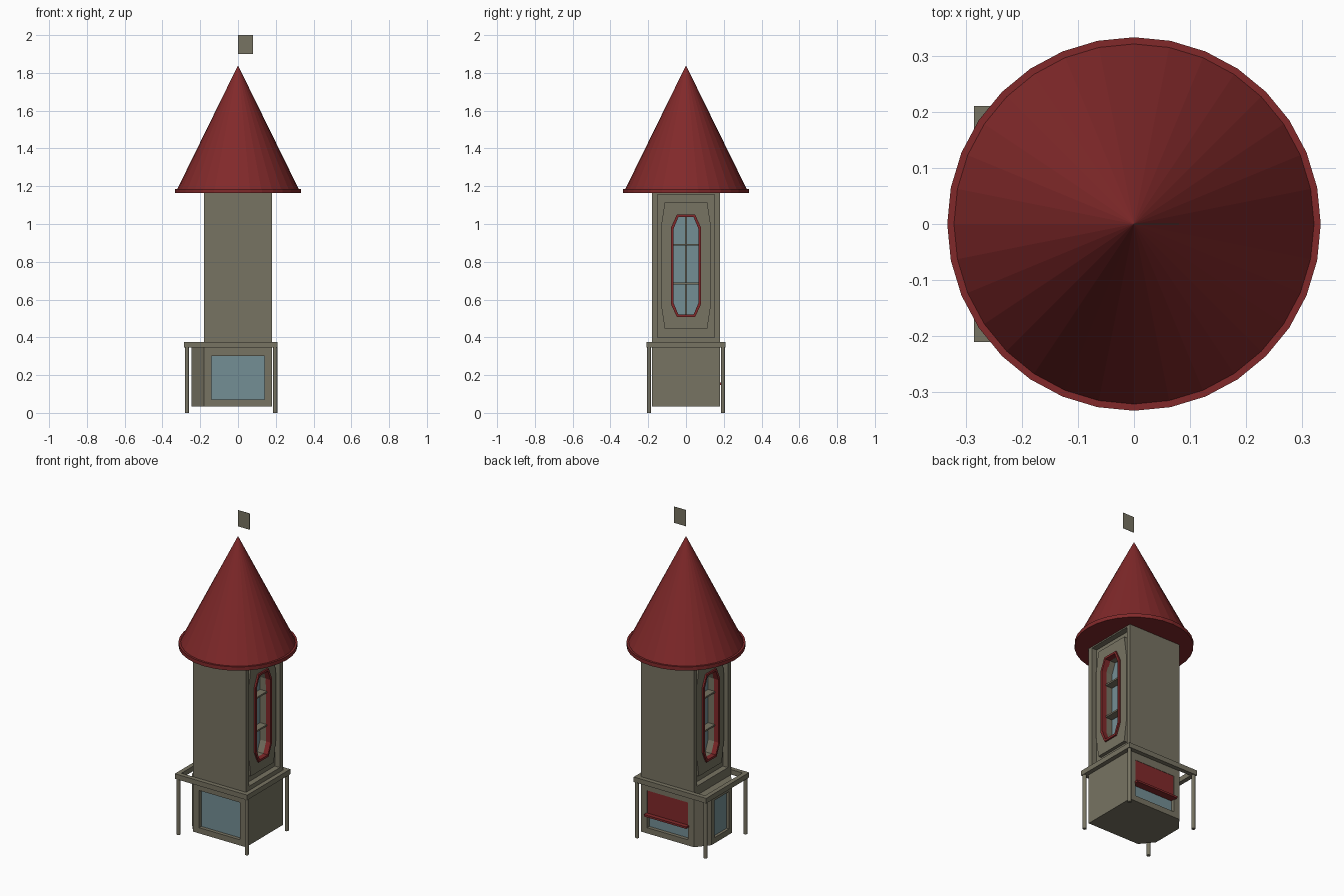
import bpy, bmesh
from mathutils import Vector

if "Cube" in bpy.data.objects:
    bpy.data.objects.remove(bpy.data.objects["Cube"])


def material(name, rgb):
    m = bpy.data.materials.new(name)
    m.use_nodes = True
    m.diffuse_color = (*rgb, 1)
    m.node_tree.nodes["Principled BSDF"].inputs["Base Color"].default_value = (*rgb, 1)
    return m


STONE = material("grey_brown", (0.185, 0.172, 0.122))
RED = material("roof_red", (0.22, 0.022, 0.023))
GLASS = material("blue_glass", (0.175, 0.275, 0.3))


def place(axis, u, v, d):
    return {"x": (d, u, v), "y": (u, d, v), "z": (u, v, d)}[axis]


def finish(name, bm, mat):
    bmesh.ops.recalc_face_normals(bm, faces=bm.faces)
    mesh = bpy.data.meshes.new(name)
    bm.to_mesh(mesh)
    bm.free()
    mesh.materials.append(mat)
    ob = bpy.data.objects.new(name, mesh)
    bpy.context.collection.objects.link(ob)
    return ob


def prism(name, outline, axis, lo, hi, mat=STONE):
    """Solid with a flat outline pushed along one axis."""
    bm = bmesh.new()
    a, b = [[bm.verts.new(place(axis, u, v, d)) for u, v in outline] for d in (lo, hi)]
    bm.faces.new(a)
    bm.faces.new(b)
    for i in range(len(a)):
        j = (i + 1) % len(a)
        bm.faces.new((a[i], a[j], b[j], b[i]))
    return finish(name, bm, mat)


def ring(name, outer, inner, axis, lo, hi, mat=STONE):
    """Flat frame between two outlines with equal point counts."""
    bm = bmesh.new()
    loops = [[bm.verts.new(place(axis, u, v, d)) for u, v in pts]
             for pts, d in ((outer, lo), (outer, hi), (inner, hi), (inner, lo))]
    n = len(outer)
    for k in range(4):
        a, b = loops[k], loops[(k + 1) % 4]
        for i in range(n):
            j = (i + 1) % n
            bm.faces.new((a[i], a[j], b[j], b[i]))
    return finish(name, bm, mat)


def rect(u0, u1, v0, v1):
    return [(u0, v0), (u1, v0), (u1, v1), (u0, v1)]


def octagon(wide, narrow, v0, v1, cut):
    right = [(narrow, v0), (wide, v0 + cut), (wide, v1 - cut), (narrow, v1)]
    return right + [(-u, v) for u, v in reversed(right)]


def carve(target, cutter):
    mod = target.modifiers.new("carve", "BOOLEAN")
    mod.operation = "DIFFERENCE"
    mod.solver = "EXACT"
    mod.object = cutter
    cutter.hide_render = True
    bpy.context.view_layer.objects.active = target
    bpy.ops.object.modifier_apply(modifier=mod.name)
    bpy.data.objects.remove(cutter)


# Lower room with an angled bay on one side
bay = [(-0.18, 0.18), (-0.245, 0.1), (-0.245, -0.1), (-0.18, -0.18), (0.18, -0.18), (0.18, 0.18)]
base = prism("lower_room", bay, "z", 0.035, 0.345)
opening = rect(-0.14, 0.14, 0.07, 0.3)
bay_opening = rect(-0.07, 0.07, 0.07, 0.3)
carve(base, prism("front_cutter", opening, "y", -0.3, -0.155))
carve(base, prism("back_cutter", opening, "y", 0.155, 0.3))
carve(base, prism("bay_cutter", bay_opening, "x", -0.3, -0.225))
prism("front_window_glass", opening, "y", -0.158, -0.154, GLASS)
prism("back_window_glass", opening, "y", 0.154, 0.158, GLASS)
prism("bay_window_glass", bay_opening, "x", -0.228, -0.224, GLASS)

# Red shutter and ledge over the back window
prism("back_shutter", rect(-0.14, 0.14, 0.15, 0.3), "y", 0.158, 0.178, RED)
prism("back_shutter_ledge", rect(-0.145, 0.145, 0.148, 0.16), "y", 0.158, 0.205, RED)

# Balcony rim on four posts
ring("balcony_rim", rect(-0.285, 0.21, -0.21, 0.21),
     rect(-0.258, 0.183, -0.183, 0.183), "z", 0.345, 0.376)
for x in (-0.27, 0.197):
    for y in (-0.195, 0.195):
        bm = bmesh.new()
        bmesh.ops.create_cone(bm, cap_ends=True, segments=12, radius1=0.011, radius2=0.011, depth=0.35)
        bmesh.ops.translate(bm, verts=bm.verts, vec=Vector((x, y, 0.175)))
        finish("balcony_post", bm, STONE)

# Tower shaft with a recessed panel and deep window on both sides
shaft = prism("tower_shaft", rect(-0.18, 0.18, -0.18, 0.18), "z", 0.345, 1.168)
frame_out = octagon(0.08, 0.048, 0.507, 1.05, 0.07)
frame_in = octagon(0.067, 0.04, 0.52, 1.037, 0.065)
panel = octagon(0.132, 0.112, 0.443, 1.117, 0.13)
for s, side in ((1, "left"), (-1, "right")):
    carve(shaft, prism("recess_cutter", rect(-0.152, 0.152, 0.4, 1.155), "x", s * 0.145, s * 0.3))
    carve(shaft, prism("pocket_cutter", frame_in, "x", s * 0.1, s * 0.3))
    ring(side + "_panel", panel, frame_out, "x", s * 0.14, s * 0.166)
    ring(side + "_window_frame", frame_out, frame_in, "x", s * 0.14, s * 0.176, RED)
    prism(side + "_window_glass", frame_in, "x", s * 0.098, s * 0.104, GLASS)
    prism(side + "_window_mullion", rect(-0.004, 0.004, 0.52, 1.037), "x", s * 0.1, s * 0.118)
    for z in (0.685, 0.89):
        prism(side + "_window_bar", rect(-0.067, 0.067, z - 0.005, z + 0.005), "x", s * 0.1, s * 0.15)

# Conical roof with a thin brim
for name, r1, r2, z0, z1 in (("roof_brim", 0.333, 0.333, 1.163, 1.186),
                             ("roof_cone", 0.321, 0, 1.186, 1.84)):
    bm = bmesh.new()
    bmesh.ops.create_cone(bm, cap_ends=True, segments=32, radius1=r1, radius2=r2, depth=z1 - z0)
    bmesh.ops.translate(bm, verts=bm.verts, vec=Vector((0, 0, (z0 + z1) / 2)))
    finish(name, bm, RED)

# Flag above the tip
prism("flag", rect(0, 0.08, 1.9, 2.0), "y", -0.001, 0.001)
